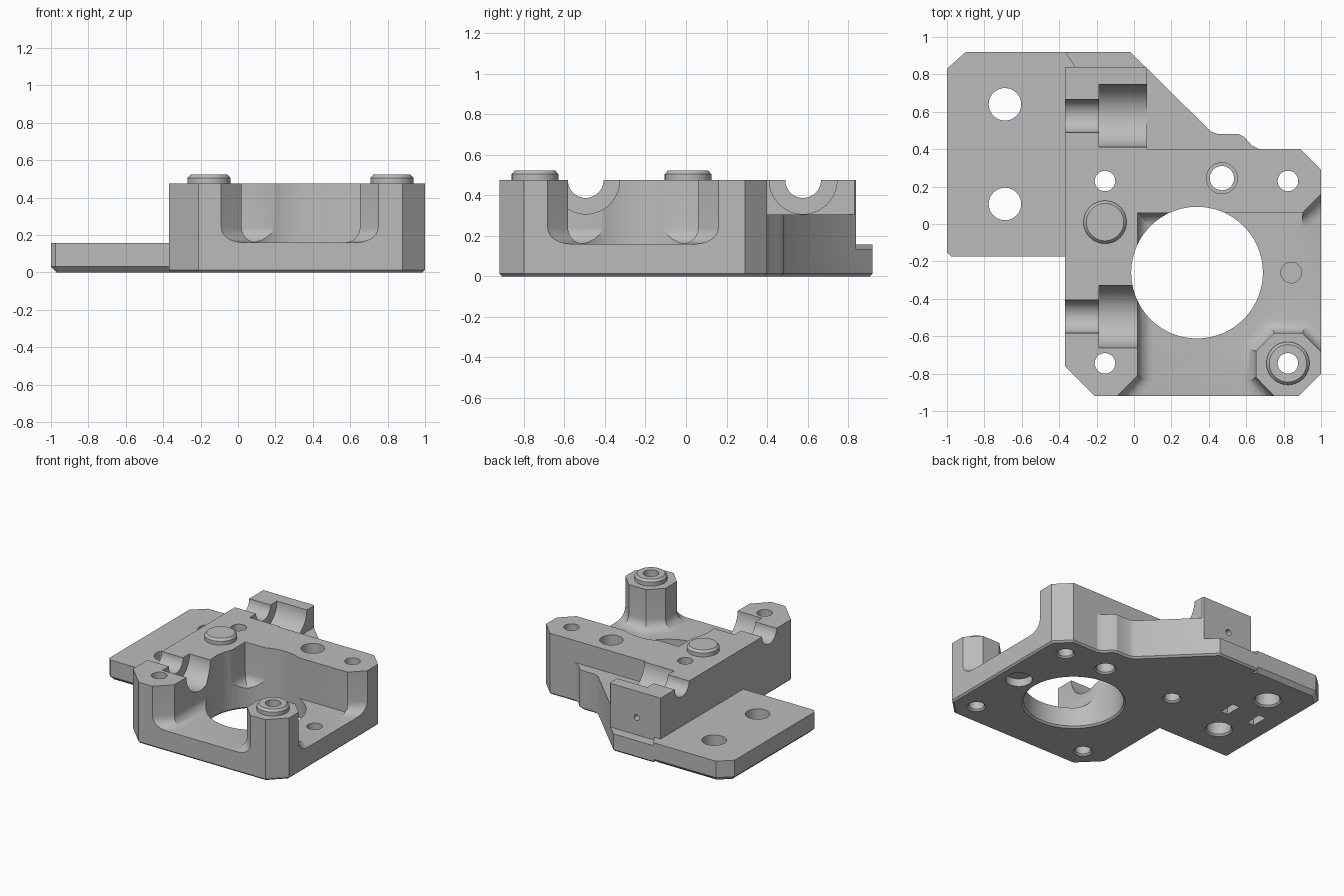
import bpy, bmesh, math
from mathutils import Matrix

if "Cube" in bpy.data.objects:
    bpy.data.objects.remove(bpy.data.objects["Cube"])

grey = bpy.data.materials.new("grey_plastic")
grey.use_nodes = True
grey.diffuse_color = (0.5, 0.5, 0.5, 1)
grey.node_tree.nodes["Principled BSDF"].inputs["Base Color"].default_value = (0.5, 0.5, 0.5, 1)


def finish(name, bm):
    bmesh.ops.recalc_face_normals(bm, faces=bm.faces)
    mesh = bpy.data.meshes.new(name)
    bm.to_mesh(mesh)
    bm.free()
    mesh.materials.append(grey)
    ob = bpy.data.objects.new(name, mesh)
    bpy.context.collection.objects.link(ob)
    return ob


def prism(name, pts, z0, z1, bevel=0, segments=1):
    """Extruded outline with optional bevel around the bottom rim."""
    bm = bmesh.new()
    face = bm.faces.new([bm.verts.new((x, y, z0)) for x, y in pts])
    rim = list(face.edges)
    top = bmesh.ops.extrude_face_region(bm, geom=[face], use_keep_orig=True)
    for v in top["geom"]:
        if isinstance(v, bmesh.types.BMVert):
            v.co.z = z1
    bmesh.ops.recalc_face_normals(bm, faces=bm.faces)
    if bevel:
        bmesh.ops.bevel(bm, geom=rim, offset=bevel, segments=segments,
                        profile=0.5, affect='EDGES')
    return finish(name, bm)


def box(name, x0, x1, y0, y1, z0, z1):
    return prism(name, [(x0, y0), (x1, y0), (x1, y1), (x0, y1)], z0, z1)


def rod(name, start, length, r0, r1=None, axis='Z', sides=48):
    """Cylinder or cone growing from start along an axis."""
    bm = bmesh.new()
    bmesh.ops.create_cone(bm, cap_ends=True, segments=sides, radius1=r0,
                          radius2=r0 if r1 is None else r1, depth=length,
                          matrix=Matrix.Translation((0, 0, length / 2)))
    turn = {'Z': Matrix(), 'X': Matrix.Rotation(math.pi / 2, 4, 'Y'),
            'Y': Matrix.Rotation(-math.pi / 2, 4, 'X')}[axis]
    bmesh.ops.transform(bm, matrix=Matrix.Translation(start) @ turn, verts=bm.verts)
    return finish(name, bm)


def combine(target, tool, operation='DIFFERENCE'):
    mod = target.modifiers.new("combine", 'BOOLEAN')
    mod.operation, mod.object, mod.solver = operation, tool, 'EXACT'
    bpy.context.view_layer.objects.active = target
    bpy.ops.object.modifier_apply(modifier=mod.name)
    bpy.data.objects.remove(tool)


# Main block, full height
body = prism("mount_body", [
    (-.37, .92), (-.37, -.76), (-.21, -.92), (.88, -.92), (1, -.8), (1, .29),
    (.89, .4), (.67, .4), (.63, .42), (.59, .465), (.56, .48), (.45, .48),
    (.41, .495), (-.02, .92)], 0, .475, .013)

# Low shoulder and ledge behind the block
combine(body, prism("shoulder_cut", [(.07, .4), (1.2, .4), (1.2, 1.2), (.07, 1.2)], .305, .7))
combine(body, box("ledge_cut", -.6, .6, .84, 1.2, .135, .7))

# Open pocket, wrapping round the corner pillar, with a filleted floor
combine(body, prism("pocket_cut", [
    (.02, .06), (.02, -.81), (-.09, -.92), (-.2, -1.03), (-.2, -1.3), (.95, -1.3), (.95, -1.12),
    (.75, -.92), (.652, -.82), (.652, -.68), (.75, -.583), (.9, -.583),
    (1, -.683), (1.2, -.883), (1.4, -.883), (1.4, .36), (1.2, .36), (.9, .06)],
    .16, .8, .08, 6))
combine(body, box("pocket_wall_cut", .2, .9, -.15, .06, .16, .8))

# Side plate
plate = prism("side_plate", [
    (-1, -.15), (-.975, -.175), (-.3, -.175), (-.3, .82), (-.365, .92),
    (-.9, .92), (-1, .83)], 0, .158, .03)
combine(body, plate, 'UNION')

# Locating bosses with chamfered tops
for x, y in [(-.155, .01), (.823, -.745)]:
    combine(body, rod("boss", (x, y, .44), .065, .115), 'UNION')
    combine(body, rod("boss_top", (x, y, .505), .017, .115, .1), 'UNION')

# Stepped half-round grooves
for y, end in [(-.495, .2), (.578, .3)]:
    combine(body, rod("groove_small", (-.5, y, .475), .4, .088, axis='X'))
    combine(body, rod("groove_large", (-.187, y, .475), end + .187, .167, axis='X', sides=64))

# Central opening
combine(body, rod("opening", (.337, -.26, -.1), .9, .352, sides=96))
combine(body, rod("opening_rim", (.337, -.26, -.01), .03, .375, .345, sides=96))

# Vertical screw holes, eased at the underside
holes = [(x, y, .055) for x, y in
         [(-.155, .23), (.823, .23), (.84, -.26), (-.155, -.745), (.823, -.745)]]
holes += [(-.69, .64, .087), (-.69, .107, .087), (.47, .245, .065)]
for x, y, r in holes:
    combine(body, rod("hole", (x, y, -.1), .9, r, sides=32))
    combine(body, rod("hole_rim", (x, y, -.01), .03, r + .022, r - .008, sides=32))
combine(body, rod("insert_seat", (.47, .245, .2), .5, .083, sides=32))
combine(body, rod("underside_seat", (.84, -.26, -.1), .16, .095, sides=32))

# Cable tie slots under the plate and pin hole in the back face
for x in (-.57, -.81):
    combine(body, box("tie_slot", x - .03, x + .03, .31, .44, -.1, .09))
combine(body, rod("pin_hole", (-.165, .7, .27), .3, .024, axis='Y', sides=20))

# Smooth round surfaces, crisp edges
bpy.ops.object.select_all(action='DESELECT')
body.select_set(True)
bpy.context.view_layer.objects.active = body
bpy.ops.object.shade_smooth_by_angle(angle=math.radians(25))
